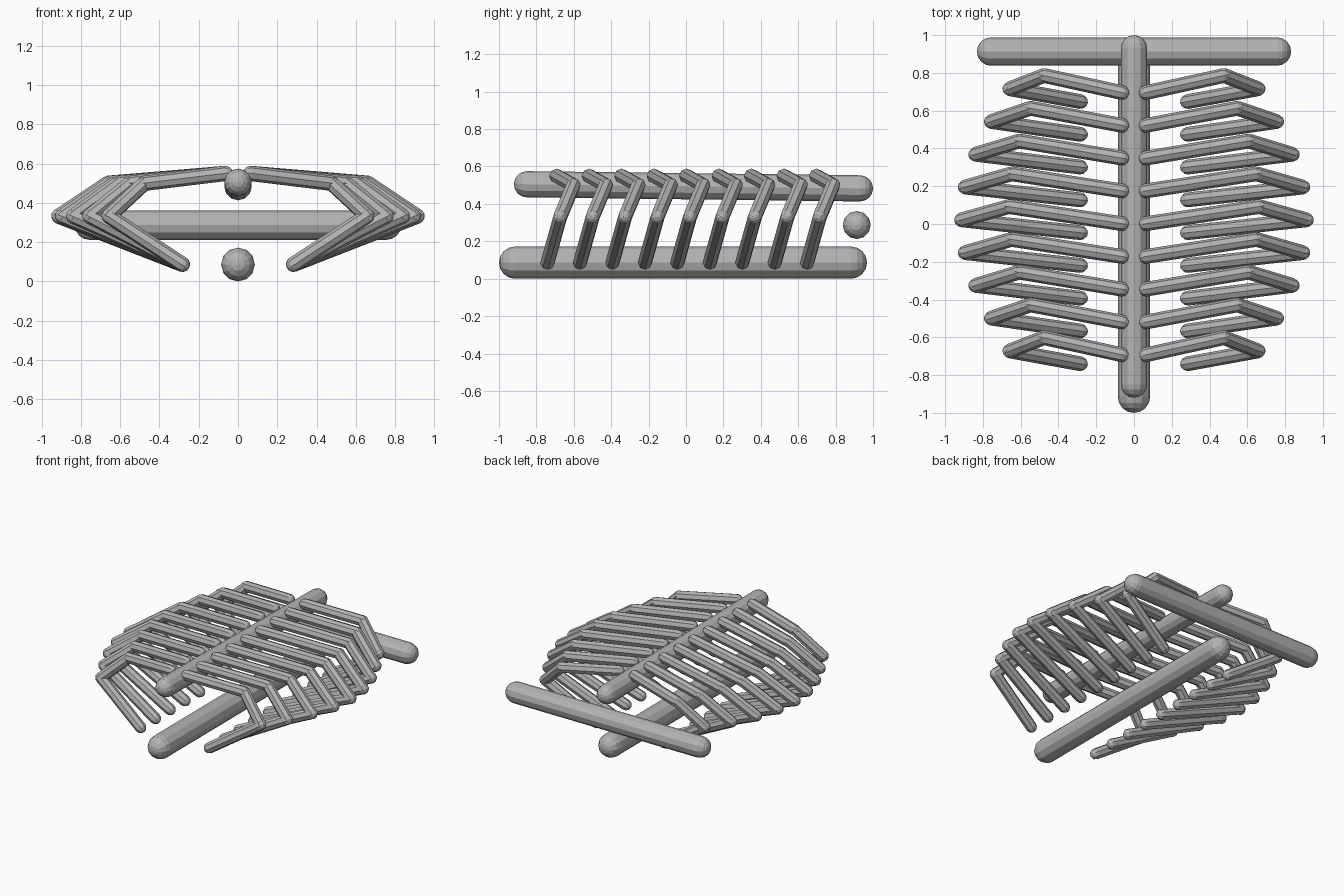
import bpy
import bmesh
from math import sin, cos, pi
from mathutils import Vector

cube = bpy.data.objects.get("Cube")
if cube:
    bpy.data.objects.remove(cube, do_unlink=True)

# One plain grey for every bone
GREY = (0.45, 0.45, 0.45, 1)
bone = bpy.data.materials.new("bone grey")
bone.use_nodes = True
bone.diffuse_color = GREY
bsdf = bone.node_tree.nodes["Principled BSDF"]
bsdf.inputs["Base Color"].default_value = GREY
bsdf.inputs["Roughness"].default_value = 0.8


def add_capsule(bm, start, end, radius, sides, cap_rings):
    """Faceted rod with a rounded cap centred on each end point."""
    start, end = Vector(start), Vector(end)
    turn = (end - start).to_track_quat('Z', 'Y')
    angles = [pi / 2 * i / cap_rings for i in range(cap_rings)]
    profile = [(start, -a) for a in reversed(angles)] + [(end, a) for a in angles]
    rings = []
    for centre, lat in profile:
        ring = []
        for s in range(sides):
            t = 2 * pi * s / sides
            offset = Vector((cos(lat) * cos(t), cos(lat) * sin(t), sin(lat)))
            ring.append(bm.verts.new(centre + turn @ offset * radius))
        rings.append(ring)
    for low, high in zip(rings, rings[1:]):
        for s in range(sides):
            n = (s + 1) % sides
            bm.faces.new((low[s], low[n], high[n], high[s]))
    # Close both poles
    for centre, ring, way in ((start, rings[0], -1), (end, rings[-1], 1)):
        pole = bm.verts.new(centre + turn @ Vector((0, 0, way * radius)))
        for s in range(sides):
            bm.faces.new((ring[s], ring[(s + 1) % sides], pole))


def make_rod(name, points, radius, sides=8, cap_rings=3):
    """Object made of capsules that follow a bent path."""
    bm = bmesh.new()
    for a, b in zip(points, points[1:]):
        add_capsule(bm, a, b, radius, sides, cap_rings)
    bmesh.ops.recalc_face_normals(bm, faces=bm.faces)
    mesh = bpy.data.meshes.new(name)
    bm.to_mesh(mesh)
    bm.free()
    mesh.materials.append(bone)
    obj = bpy.data.objects.new(name, mesh)
    bpy.context.collection.objects.link(obj)
    return obj


# Main bones: spine, breastbone and the collar bar across the back end
make_rod("spine", [(0, -0.85, 0.505), (0, 0.93, 0.483)], 0.07, 12, 4)
make_rod("breastbone", [(0, -0.914, 0.086), (0, 0.882, 0.086)], 0.086, 12, 4)
make_rod("collar_bar", [(-0.757, 0.913, 0.287), (0.757, 0.913, 0.287)], 0.075, 12, 4)

# Nine pairs of bent ribs, widest in the middle of the cage
RIBS = 9
for i in range(RIBS):
    y = 0.696 - 0.1735 * i
    reach = 0.657 + 0.256 * sin(pi * i / (RIBS - 1))
    for side, label in ((1, "left"), (-1, "right")):
        path = [
            (side * 0.065, y, 0.55),
            (side * reach * 0.725, y + 0.09, 0.50),
            (side * reach, y + 0.02, 0.332),
            (side * 0.283, y - 0.048, 0.087),
        ]
        make_rod(f"{label}_rib_{i + 1}", path, 0.039)
